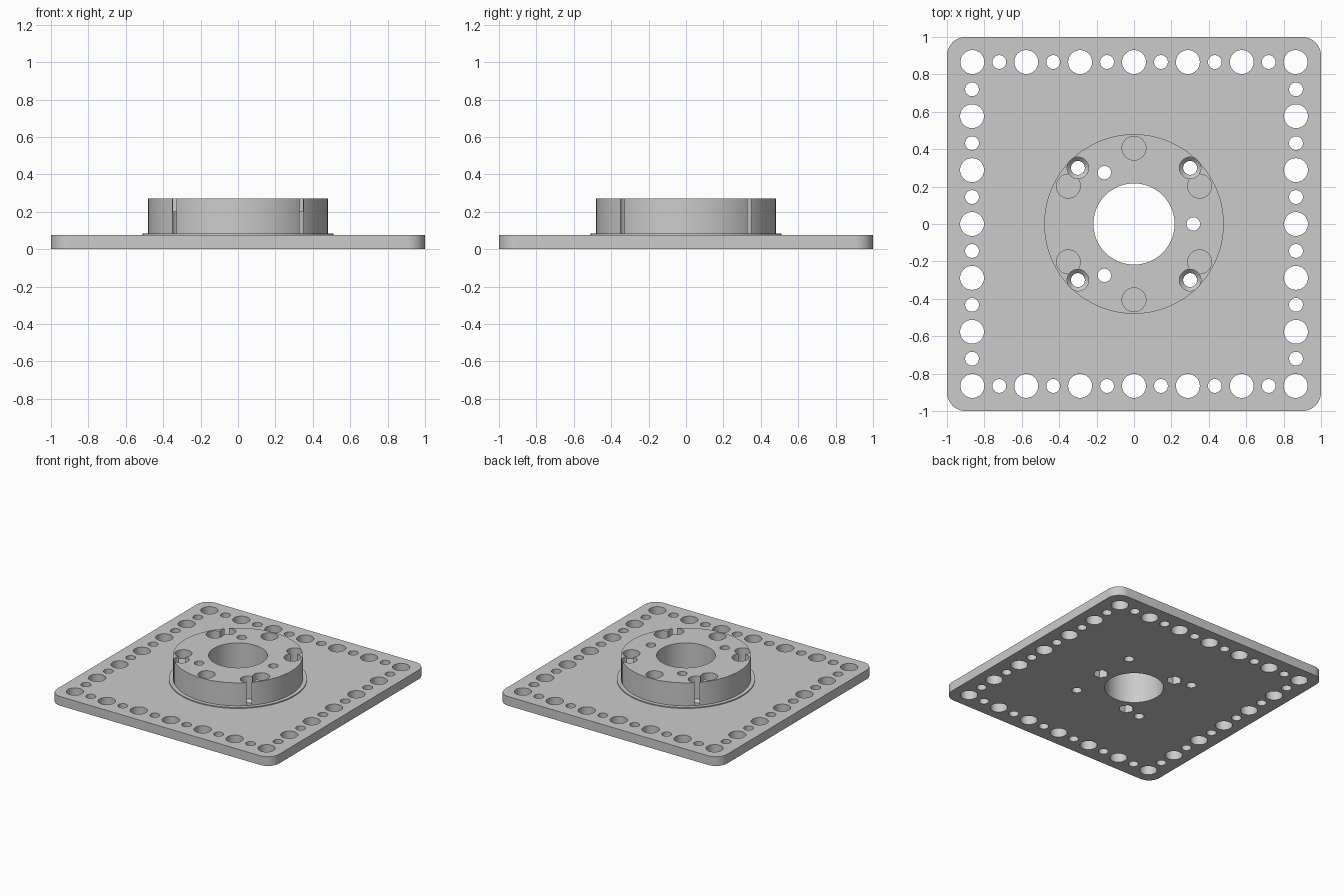
import bpy, bmesh, math
from mathutils import Matrix, Vector

scene = bpy.context.scene
if "Cube" in bpy.data.objects:
    bpy.data.objects.remove(bpy.data.objects["Cube"])

PLATE_TOP, LIP_TOP, HUB_TOP = 0.075, 0.083, 0.27
BELOW, ABOVE = -0.1, 0.4

grey = bpy.data.materials.new("light grey")
grey.use_nodes = True
grey.diffuse_color = (0.6, 0.6, 0.6, 1)
grey.node_tree.nodes["Principled BSDF"].inputs["Base Color"].default_value = (0.6, 0.6, 0.6, 1)


def finish(bm, name):
    mesh = bpy.data.meshes.new(name)
    bmesh.ops.recalc_face_normals(bm, faces=bm.faces)
    bm.to_mesh(mesh)
    bm.free()
    mesh.materials.append(grey)
    obj = bpy.data.objects.new(name, mesh)
    scene.collection.objects.link(obj)
    return obj


def turned(bm, profile, x=0, y=0, sides=32):
    """Closed round solid from (radius, z) steps, bottom to top."""
    rings = []
    for r, z in profile:
        rings.append([bm.verts.new((x + r * math.cos(math.tau * i / sides),
                                    y + r * math.sin(math.tau * i / sides), z))
                      for i in range(sides)])
    for low, high in zip(rings, rings[1:]):
        for i in range(sides):
            j = (i + 1) % sides
            bm.faces.new((low[i], low[j], high[j], high[i]))
    bm.faces.new(rings[0][::-1])
    bm.faces.new(rings[-1])


def polar(radius, count, start=0):
    """Points evenly spaced round the hub axis."""
    return [(radius * math.cos(start + math.tau * k / count),
             radius * math.sin(start + math.tau * k / count)) for k in range(count)]


# Base plate with rounded corners
bm = bmesh.new()
bmesh.ops.create_cube(bm, size=1, matrix=Matrix.Translation((0, 0, PLATE_TOP / 2))
                      @ Matrix.Diagonal((2, 2, PLATE_TOP, 1)))
corners = [e for e in bm.edges if abs(e.verts[0].co.z - e.verts[1].co.z) > 0.01]
bmesh.ops.bevel(bm, geom=corners, offset=0.1, segments=10, profile=0.5, affect='EDGES')
body = finish(bm, "mounting_plate")

# Raised hub with its thin lip
bm = bmesh.new()
turned(bm, [(0.51, 0.03), (0.51, LIP_TOP), (0.48, LIP_TOP), (0.48, HUB_TOP)], sides=128)
hub = finish(bm, "hub")

# Holes: edge row, centre bore, blind pockets and nut pockets
bm = bmesh.new()
turned(bm, [(0.217, BELOW), (0.217, ABOVE)], sides=96)
for k in range(-6, 7):
    along, edge = k * 0.144, 0.866
    radius = 0.064 if k % 2 == 0 else 0.037
    for side in (-edge, edge):
        turned(bm, [(radius, BELOW), (radius, ABOVE)], along, side)
        if abs(k) < 6:
            turned(bm, [(radius, BELOW), (radius, ABOVE)], side, along)
for x, y in polar(0.405, 6, math.pi / 6):
    turned(bm, [(0.064, HUB_TOP - 0.07), (0.064, ABOVE)], x, y)
for x, y in polar(0.317, 3):
    turned(bm, [(0.058, BELOW), (0.058, 0.1)], x, y, sides=6)
main_holes = finish(bm, "main_hole_cutter")

# Holes: countersunk corner screws and the shafts above the nut pockets
bm = bmesh.new()
for x in (-0.3, 0.3):
    for y in (-0.3, 0.3):
        turned(bm, [(0.037, BELOW), (0.037, 0.062), (0.0575, LIP_TOP), (0.0575, ABOVE)], x, y, 48)
for x, y in polar(0.317, 3):
    turned(bm, [(0.036, 0.05), (0.036, ABOVE)], x, y)
screw_holes = finish(bm, "screw_hole_cutter")

# Combine the parts into one solid
for tool, operation in ((hub, 'UNION'), (main_holes, 'DIFFERENCE'), (screw_holes, 'DIFFERENCE')):
    tool.hide_render = True
    mod = body.modifiers.new(tool.name, 'BOOLEAN')
    mod.operation, mod.solver, mod.object = operation, 'EXACT', tool
graph = bpy.context.evaluated_depsgraph_get()
solid = bpy.data.meshes.new_from_object(body.evaluated_get(graph))
body.modifiers.clear()
body.data = solid
for tool in (hub, main_holes, screw_holes):
    bpy.data.objects.remove(tool)
solid.materials.clear()
solid.materials.append(grey)

# Smooth round walls, sharp rims
bpy.ops.object.select_all(action='DESELECT')
body.select_set(True)
bpy.context.view_layer.objects.active = body
bpy.ops.object.shade_smooth_by_angle(angle=math.radians(30))
